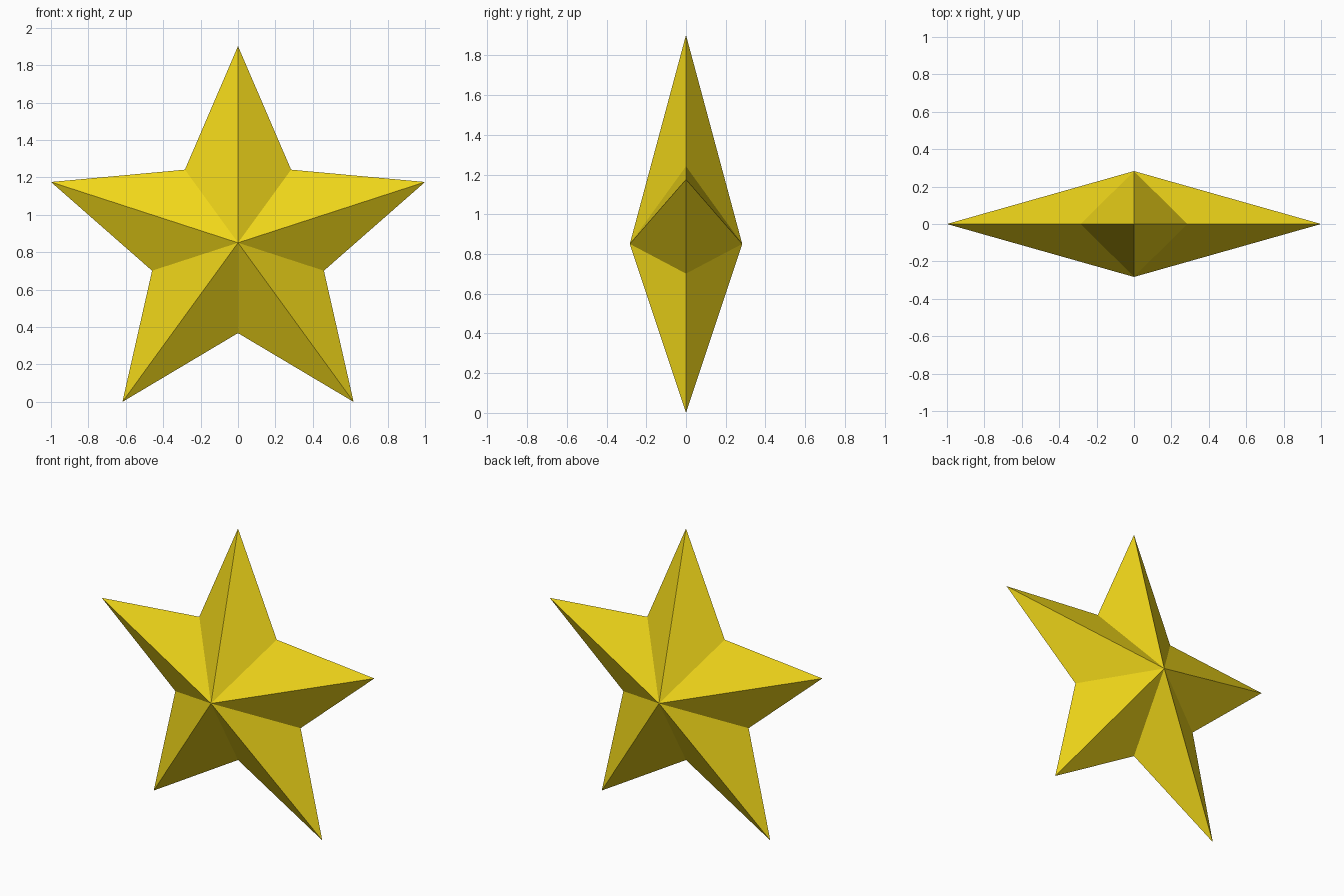
import bpy, bmesh
from math import sin, cos, pi

if "Cube" in bpy.data.objects:
    bpy.data.objects.remove(bpy.data.objects["Cube"])

POINTS = 5
R_OUT = 1 / sin(2 * pi / POINTS)      # tips reach x = +-1
R_IN = 0.483
DEPTH = 0.283
CENTRE_Z = R_OUT * cos(pi / POINTS)   # lower tips rest on z = 0

bm = bmesh.new()

# Star outline, alternating tips and notches
rim = []
for i in range(2 * POINTS):
    r = R_IN if i % 2 else R_OUT
    a = i * pi / POINTS
    rim.append(bm.verts.new((r * sin(a), 0, CENTRE_Z + r * cos(a))))

# Front and back facets rising to a central peak
for y in (-DEPTH, DEPTH):
    peak = bm.verts.new((0, y, CENTRE_Z))
    for a, b in zip(rim, rim[1:] + rim[:1]):
        bm.faces.new((a, b, peak))
bmesh.ops.recalc_face_normals(bm, faces=bm.faces[:])

mesh = bpy.data.meshes.new("star")
bm.to_mesh(mesh)
bm.free()
star = bpy.data.objects.new("star", mesh)
bpy.context.collection.objects.link(star)

# Yellow finish
gold = bpy.data.materials.new("yellow")
gold.diffuse_color = (0.88, 0.68, 0.01, 1)
gold.use_nodes = True
gold.node_tree.nodes["Principled BSDF"].inputs["Base Color"].default_value = gold.diffuse_color
mesh.materials.append(gold)
